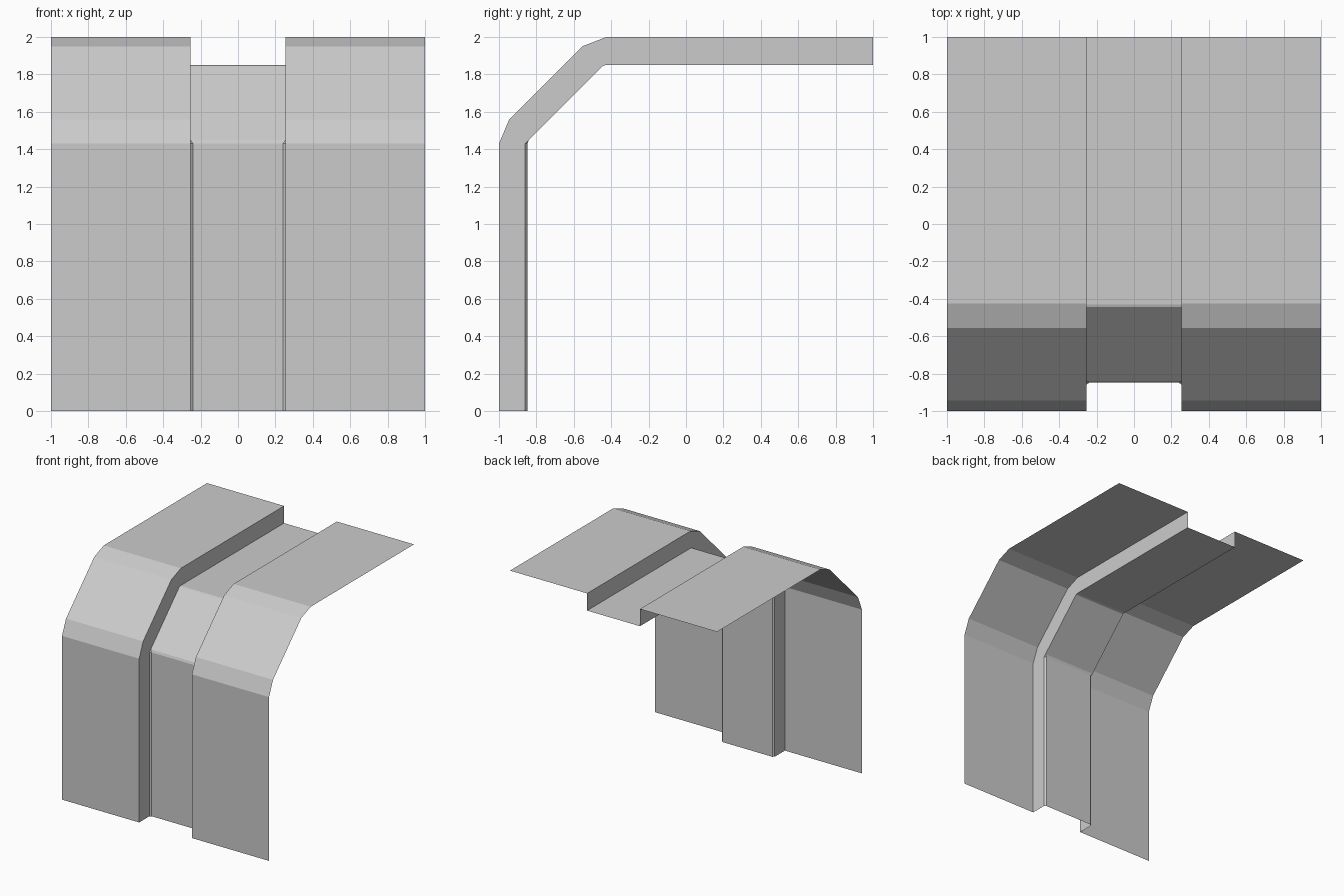
import bpy, bmesh

cube = bpy.data.objects.get("Cube")
if cube:
    bpy.data.objects.remove(cube, do_unlink=True)

grey = bpy.data.materials.new("light grey")
grey.use_nodes = True
colour = (0.6, 0.6, 0.6, 1)
grey.diffuse_color = colour
grey.node_tree.nodes["Principled BSDF"].inputs["Base Color"].default_value = colour

HALF, GROOVE = 1.0, 0.255

# Side profiles (y, z) of the outer skin and the recessed groove floor
outer = [(-1, 0), (-1, 1.43), (-.945, 1.56), (-.555, 1.95), (-.425, 2), (1, 2)]
floor = [(-.848, 0), (-.848, 1.43), (-.84, 1.45), (-.445, 1.845), (-.43, 1.85), (1, 1.85)]


def section(i):
    """Half cross-section from the outer edge in to the groove floor."""
    (oy, oz), (fy, fz) = outer[i], floor[i]
    upright = i < 2  # small chamfer only along the upright part
    lip_y = -.86 if upright else fy
    inner_x = .24 if upright else GROOVE
    half = [(HALF, oy, oz), (GROOVE, oy, oz), (GROOVE, lip_y, fz), (inner_x, fy, fz)]
    return [(-x, y, z) for x, y, z in half] + half[::-1]


# Folded sheet lofted along the profile
bm = bmesh.new()
rows = [[bm.verts.new(p) for p in section(i)] for i in range(len(outer))]
for low, high in zip(rows, rows[1:]):
    for k in range(len(low) - 1):
        bm.faces.new((low[k], low[k + 1], high[k + 1], high[k]))
bmesh.ops.remove_doubles(bm, verts=bm.verts, dist=0.001)
mesh = bpy.data.meshes.new("folded_panel")
bm.to_mesh(mesh)
bm.free()
mesh.materials.append(grey)
panel = bpy.data.objects.new("folded_panel", mesh)
bpy.context.collection.objects.link(panel)
